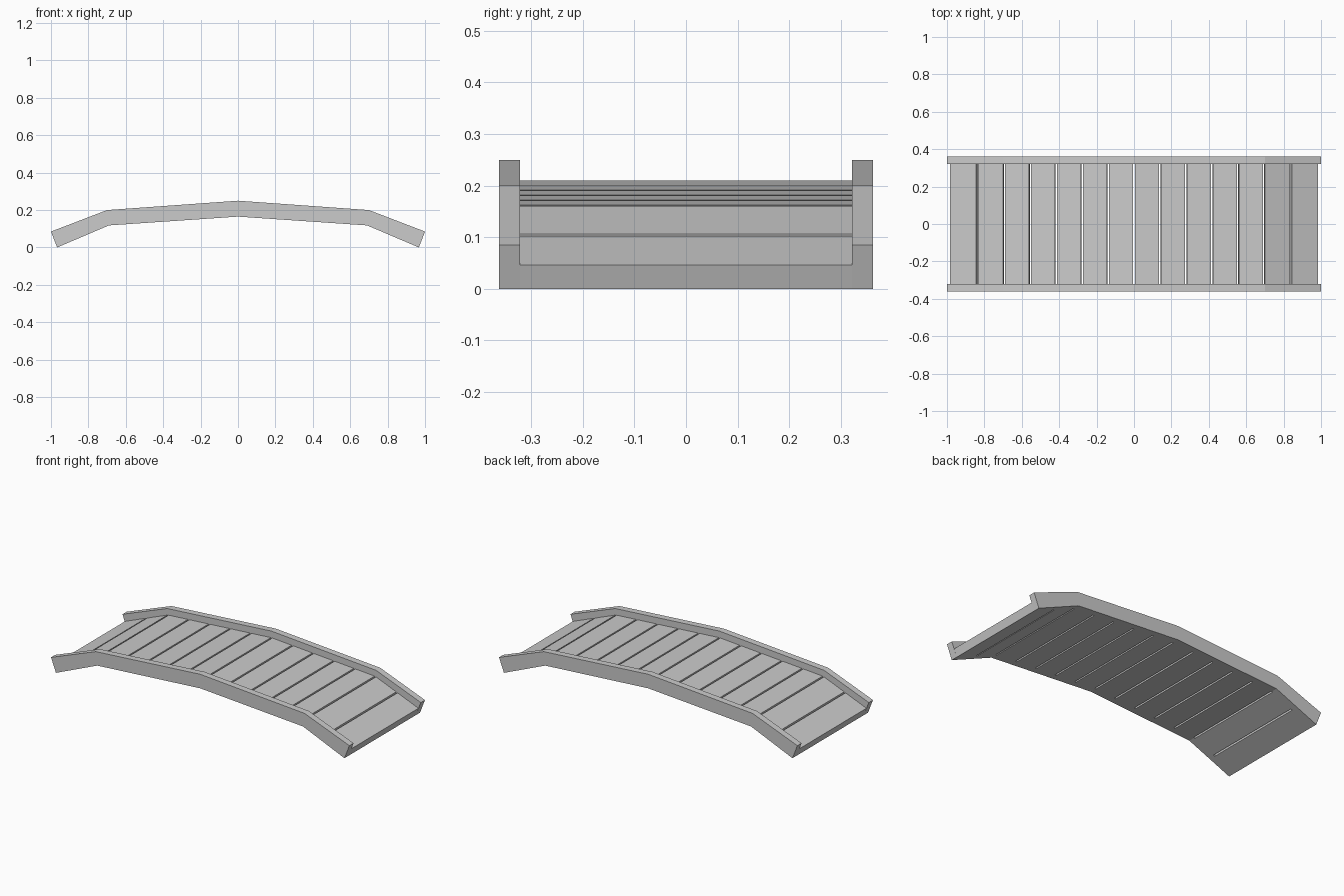
import bpy
from mathutils import Vector

if "Cube" in bpy.data.objects:
    bpy.data.objects.remove(bpy.data.objects["Cube"])

# Half-arch control points (x, z) from centre to end
TOP = [(0, 0.25), (0.70, 0.20), (1.0, 0.085)]      # rail top
DECK = [(0, 0.21), (0.695, 0.162), (0.984, 0.046)]  # walking surface
BOTTOM = [(0, 0.165), (0.69, 0.118), (0.967, 0)]   # underside
INNER, OUTER, GAP = 0.322, 0.362, 0.01


def prism(name, profile, y0, y1):
    """Extrude a closed xz profile from y0 to y1."""
    n = len(profile)
    verts = [(x, y, z) for y in (y0, y1) for x, z in profile]
    faces = [tuple(range(n)), tuple(range(2 * n - 1, n - 1, -1))]
    faces += [(i, i + n, (i + 1) % n + n, (i + 1) % n) for i in range(n)]
    mesh = bpy.data.meshes.new(name)
    mesh.from_pydata(verts, [], faces)
    obj = bpy.data.objects.new(name, mesh)
    bpy.context.collection.objects.link(obj)
    return obj


def full(half):
    """Mirror a half-arch line into a left-to-right line."""
    return [(-x, z) for x, z in half[:0:-1]] + half


def on(line, seg, t):
    return tuple(Vector(line[seg]).lerp(Vector(line[seg + 1]), t))


# Side rails
for name, y0, y1 in (("front_rail", -OUTER, -INNER), ("back_rail", INNER, OUTER)):
    prism(name, full(BOTTOM) + full(TOP)[::-1], y0, y1)

# Deck planks: five per shallow span, two per steep end span
deck, under = full(DECK), full(BOTTOM)
number = 1
for seg, count in enumerate((2, 5, 5, 2)):
    length = (Vector(deck[seg + 1]) - Vector(deck[seg])).length
    half_gap = GAP / 2 / length
    for i in range(count):
        a, b = i / count + half_gap, (i + 1) / count - half_gap
        # outermost ends stay flush with the rails
        if seg == 0 and i == 0:
            a = 0
        if seg == 3 and i == count - 1:
            b = 1
        profile = [on(under, seg, a), on(under, seg, b), on(deck, seg, b), on(deck, seg, a)]
        prism(f"plank_{number:02d}", profile, -INNER, INNER)
        number += 1
